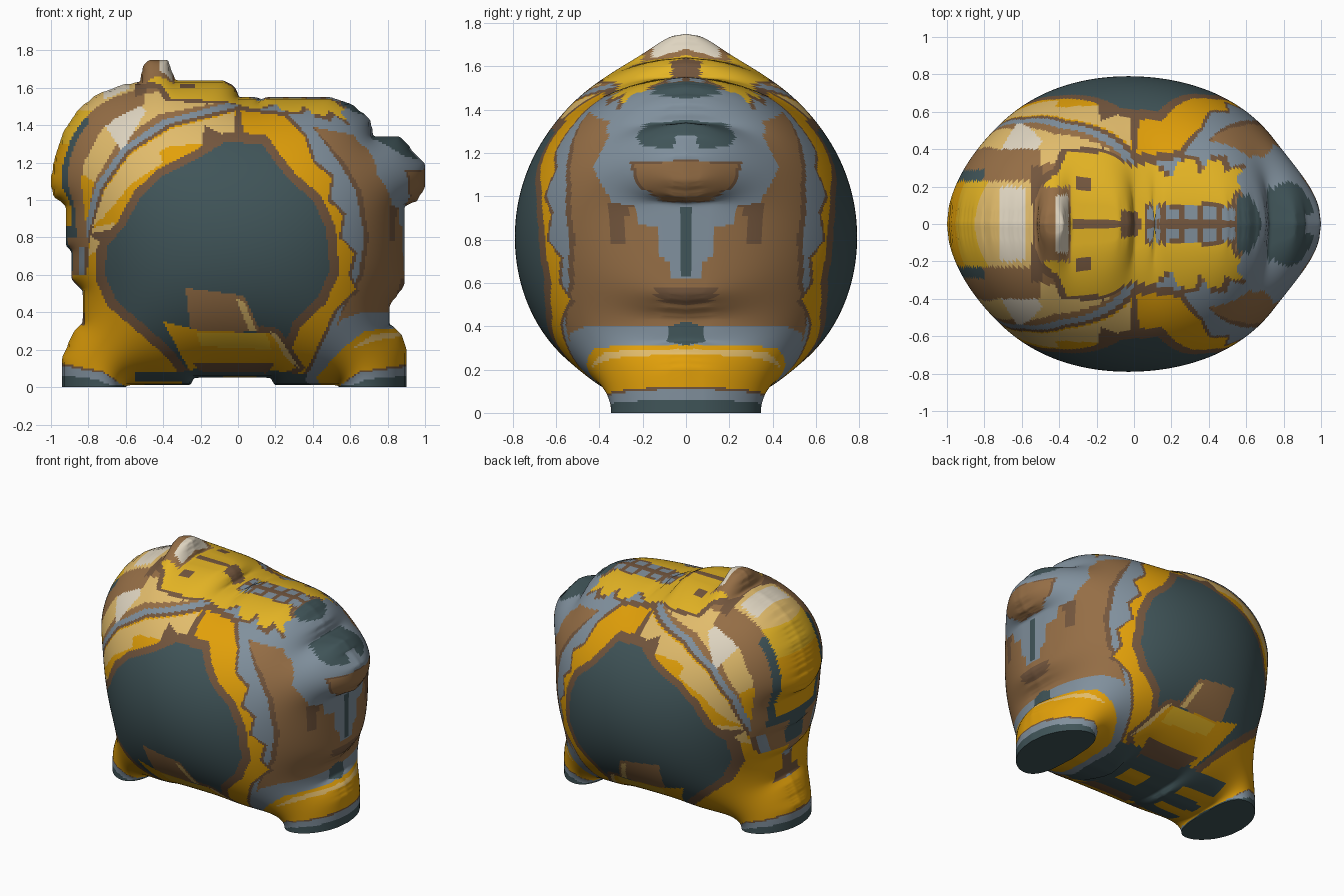
import bpy
import bmesh
import math

cube = bpy.data.objects.get("Cube")
if cube:
    bpy.data.objects.remove(cube, do_unlink=True)
STEP, COLS, ROWS = 0.01, 201, 178
HALF_DEPTH = 0.79
PALETTE = {"slate": (.26, .335, .35), "brown": (.58, .43, .28), "umber": (.45, .34, .25), "gold": (.88, .62, .07),
           "yellow": (.89, .7, .16), "tan": (.88, .73, .42), "grey": (.5, .56, .61), "cream": (.87, .83, .75)}
NAMES = list(PALETTE)

def make_material(name, srgb):
    colour = tuple(channel ** 2.2 for channel in srgb) + (1.0,)
    material = bpy.data.materials.new(name)
    material.use_nodes = True
    material.diffuse_color = colour
    shader = material.node_tree.nodes["Principled BSDF"]
    shader.inputs["Base Color"].default_value = colour
    return material

def contains(polygon, px, py):
    hit = False
    ax, ay = polygon[-1]
    for bx, by in polygon:
        if (ay > py) != (by > py) and px < ax + (bx - ax) * (py - ay) / (by - ay):
            hit = not hit
        ax, ay = bx, by
    return hit

# outline of the body, seen from the front
left_outline = [(-.62, -.1), (-.93, -.1), (-.935, .15), (-.88, .28), (-.825, .34), (-.825, .52), (-.885, .58),
                (-.885, .73), (-.91, .76), (-.91, .97), (-.985, 1.03), (-.995, 1.1), (-.98, 1.2), (-.93, 1.36),
                (-.85, 1.48), (-.75, 1.56), (-.6, 1.615), (-.52, 1.625), (-.5, 1.72), (-.47, 1.745),
                (-.38, 1.745), (-.34, 1.635), (-.08, 1.635), (-.02, 1.6), (0, 1.55)]
right_outline = [(.1, 1.545), (.11, 1.53), (.17, 1.55), (.48, 1.55), (.6, 1.51), (.7, 1.43), (.72, 1.335),
                 (.86, 1.335), (.92, 1.27), (.995, 1.19), (.995, 1.07), (.95, 1), (.885, .97), (.885, .55),
                 (.81, .45), (.81, .33), (.87, .28), (.9, .19), (.9, .05), (.88, -.1), (.55, -.1), (.54, .02),
                 (.2, .02), (.18, .06), (-.24, .06), (-.26, .02), (-.6, .02)]
outline = left_outline + right_outline

# painted regions, later ones lie over earlier ones
FRONT, SIDE, TOP = (0, 2), (1, 2), (0, 1)
ANYWHERE, FACE_END, REAR_END = (0, -9, 9), (0, .55, 9), (0, -9, -.5)
UPPER, BELLY = (2, 1.3, 9), (2, -1, .13)
regions = []

def paint(colour, plane, *polygons, limit=ANYWHERE):
    for polygon in polygons:
        regions.append((NAMES.index(colour), plane, polygon, limit))

def box(left, right, low, high):
    return [(left, low), (right, low), (right, high), (left, high)]

def scaled(polygon, factor, cx, cy):
    return [(cx + (px - cx) * factor, cy + (py - cy) * factor) for px, py in polygon]

# shoulder band and grey upper chest
paint("tan", FRONT, [(-.92, .78), (-.83, .75), (-.78, 1.08), (-.64, 1.31), (-.42, 1.46), (0, 1.54), (0, 1.62),
                     (-.5, 1.57), (-.7, 1.43), (-.85, 1.15)])
paint("gold", FRONT, [(-.91, .78), (-.83, .75), (-.77, 1.1), (-.84, 1.14)])
paint("cream", FRONT, [(-.72, 1.41), (-.59, 1.57), (-.49, 1.48), (-.62, 1.26)])
paint("grey", FRONT, [(.25, 1.5), (.75, 1.43), (.8, 1.3), (.6, 1.35), (.36, 1.4)])
# rings around the flank panel
paint("umber", FRONT, [(.35, 1.45), (.57, 1.2), (.66, 1.05), (.7, .8), (.67, .6), (.5, .3), (.3, 1)])
paint("grey", FRONT, [(-.85, .3), (-.85, .75), (-.76, 1.08), (-.62, 1.28), (-.4, 1.43), (-.05, 1.52), (.32, 1.5),
                      (.54, 1.2), (.63, 1.05), (.675, .8), (.645, .6), (.55, .4), (.42, 0), (-.62, 0)])
ring = [(-.82, .3), (-.8, .75), (-.72, 1.05), (-.58, 1.25), (-.36, 1.39), (0, 1.48), (.25, 1.45), (.36, 1.33),
        (.4, 1.2), (.5, 1.12), (.48, 1), (.56, .92), (.54, .8), (.62, .72), (.59, .6), (.63, .52), (.52, .42),
        (.38, .12), (.3, 0), (-.7, 0)]
paint("umber", FRONT, scaled(ring, 1.025, -.1, .7))
paint("gold", FRONT, ring)
panel = [(-.2, 1.23), (-.07, 1.31), (.13, 1.3), (.2, 1.2), (.28, 1.1), (.4, 1), (.47, .85), (.49, .62), (.42, .47),
         (.3, .36), (.2, .1), (-.28, .1), (-.35, .2), (-.52, .35), (-.65, .46), (-.71, .6), (-.7, .75), (-.6, .87),
         (-.52, 1.02), (-.4, 1.13)]
paint("tan", FRONT, [(-.78, .85), (-.72, 1.04), (-.58, 1.24), (-.36, 1.38), (-.02, 1.47), (-.02, 1.35), (-.2, 1.3),
                     (-.36, 1.29), (-.42, 1.26), (-.4, 1.2), (-.58, 1.08), (-.68, .95)],
      [(-.8, .7), (-.78, .85), (-.66, .88), (-.66, .7), (-.74, .74)])
paint("umber", FRONT, [(-.03, 1.3), (.04, 1.3), (.01, 1.5), (-.01, 1.5)], scaled(panel, 1.09, -.1, .74),
      [(-.79, .82), (-.65, .85), (-.65, .73), (-.72, .75)], [(-.2, 1.25), (-.18, 1.4), (-.1, 1.36), (0, 1.3)])
paint("slate", FRONT, panel)
# plates at the bottom of the panel
paint("brown", FRONT, [(-.28, .53), (.03, .49), (.12, .3), (-.25, .28)])
paint("umber", FRONT, [(.12, .33), (.22, .31), (.36, .1), (.25, .03), (0, .06)])
paint("gold", FRONT, [(-.4, .35), (-.2, .3), (.17, .29), (.31, .1), (.2, .07), (-.25, .07)])
paint("yellow", FRONT, [(-.22, .29), (.15, .29), (.18, .2), (-.2, .22)])
paint("tan", FRONT, [(-.01, .47), (.03, .46), (.1, .3), (.06, .3)], [(.17, .3), (.21, .28), (.33, .1), (.26, .15)])
# hull underside
paint("slate", TOP, box(-.6, .55, 0, .3), limit=BELLY)
paint("umber", TOP, [(-.25, .4), (.2, .4), (.15, .22), (-.18, .22)], limit=BELLY)
paint("gold", TOP, box(-.08, .1, 0, .09), box(-.55, -.3, .06, .16), limit=BELLY)
# rear end: stripes running over the back
paint("brown", SIDE, box(0, .4, .75, 1.62), limit=REAR_END)
paint("slate", SIDE, box(0, .29, .8, 1.44), limit=(0, -9, -.8))
paint("tan", SIDE, box(0, .23, 1.3, 1.64), limit=REAR_END)
paint("yellow", SIDE, box(0, .23, 1.3, 1.48), limit=REAR_END)
paint("gold", SIDE, box(0, .23, .86, 1.3), box(.06, .3, .4, .6), limit=REAR_END)
paint("cream", TOP, box(-.72, -.58, 0, .2), limit=UPPER)
paint("slate", SIDE, box(0, .1, .62, .8), limit=REAR_END)
# ridge along the top
ridge = [(-.5, 0), (-.5, .2), (-.4, .28), (-.36, .38), (-.15, .38), (0, .3), (.08, .33), (.2, .24), (.24, .34),
         (.33, .34), (.34, .28), (.38, .28), (.39, .34), (.47, .34), (.48, .28), (.54, .3), (.64, .28),
         (.65, .2), (.55, .18), (.5, .1), (.5, 0)]
paint("umber", TOP, scaled(ridge, 1.07, .05, 0), limit=UPPER)
paint("yellow", TOP, ridge, limit=UPPER)
paint("umber", TOP, box(-.55, -.49, .1, .31), box(-.31, -.23, .18, .24), box(-.33, .04, 0, .018),
      box(-.07, .02, 0, .07), box(.06, .58, 0, .11), limit=UPPER)
for block in range(5):
    paint("grey", TOP, box(.07 + block * .1, .14 + block * .1, .015, .09), limit=UPPER)
# crest knob
paint("brown", TOP, box(-.53, -.34, 0, .2), limit=(2, 1.62, 9))
paint("cream", TOP, box(-.42, -.35, 0, .15), limit=(2, 1.64, 9))
# face
paint("umber", SIDE, [(.24, .97), (.36, .97), (.34, .78), (.29, .78), (.27, .92)],
      [(0, .58), (.16, .58), (.12, .51), (0, .5)], limit=FACE_END)
paint("grey", SIDE, [(0, 1.5), (.25, 1.48), (.36, 1.33), (.36, 1.27), (.43, 1.13), (.34, .97), (.24, .96), (.22, .87),
                     (.12, .85), (.12, .72), (.08, .7), (.08, .62), (0, .62)], limit=FACE_END)
mouth = [(0, 1.16), (.24, 1.15), (.22, 1.06), (.1, .98), (0, .98)]
paint("umber", SIDE, scaled(mouth, 1.08, 0, 1.07), limit=FACE_END)
paint("brown", SIDE, mouth, limit=FACE_END)
paint("slate", SIDE, [(0, 1.35), (.17, 1.34), (.23, 1.28), (.2, 1.23), (.06, 1.22), (.04, 1.28), (0, 1.28)],
      [(0, 1.56), (.12, 1.54), (.16, 1.47), (0, 1.45)], box(0, .016, .63, .95), limit=FACE_END)
# feet: shin, gold cuff, pale trim, dark sole
paint("grey", FRONT, [(.36, .04), (.55, .36), (.66, .4), (.95, .4), (.95, 0), (.4, 0)])
paint("slate", SIDE, [(0, .43), (.07, .4), (.1, .33), (0, .31)], limit=(0, .7, 9))
paint("gold", FRONT, [(.42, .05), (.55, .2), (.68, .3), (.95, .325), (.95, 0), (.45, 0)],
      [(-.95, 0), (-.95, .33), (-.8, .33), (-.55, .15), (-.55, 0)])
paint("tan", FRONT, [(.6, .2), (.72, .28), (.9, .3), (.9, .275), (.74, .25)])
for side, inner in ((1, .53), (-1, .6)):
    heel, tip = side * inner, side * .95
    paint("umber", FRONT, [(heel, 0), (heel + side * .12, .085), (tip, .128), (tip, 0)])
    paint("grey", FRONT, [(heel, 0), (heel + side * .12, .075), (tip, .115), (tip, 0)])
    paint("slate", FRONT, [(heel + side * .06, 0), (heel + side * .15, .04), (tip, .065), (tip, 0)])
paint("slate", FRONT, box(-1, 1, -.01, .008))

def colour_at(point):
    spot = (point.x, abs(point.y), point.z)
    for index, (a, b), polygon, (axis, low, high) in reversed(regions):
        if low < spot[axis] < high and contains(polygon, spot[a], spot[b]):
            return index
    return NAMES.index("brown")

# inflate the outline like a cushion that stands on open feet
inside = [contains(outline, -1 + i * STEP, j * STEP + 1e-5) for j in range(ROWS) for i in range(COLS)]
puff = [0.3 if filled else 0.0 for filled in inside]
nodes = [(k, k + COLS, k - COLS if k >= COLS else k + COLS) for k, filled in enumerate(inside) if filled]
for sweep in range(360):
    for k, above, below in nodes:
        target = (puff[k - 1] + puff[k + 1] + puff[above] + puff[below]) / 4 + STEP * STEP
        puff[k] += 1.96 * (target - puff[k])
peak = max(puff)
bm = bmesh.new()
verts = {}

def vert(k):
    if k not in verts:
        depth = HALF_DEPTH * math.sqrt(max(puff[k], 0) / peak)
        verts[k] = bm.verts.new((-1 + k % COLS * STEP, -depth, k // COLS * STEP))
    return verts[k]

for k in range(COLS * (ROWS - 1) - 1):
    corners = (k, k + 1, k + 1 + COLS, k + COLS)
    if any(inside[c] for c in corners):
        bm.faces.new([vert(c) for c in corners])
# round off the rim
rim = {}
for edge in bm.edges:
    a, b = edge.verts
    if edge.is_boundary and a.co.y == 0 and b.co.y == 0:
        rim.setdefault(a, []).append(b)
        rim.setdefault(b, []).append(a)
for turn in range(3):
    moved = {v: v.co * .5 + (n[0].co + n[1].co) * .25 for v, n in rim.items() if len(n) == 2}
    for v, place in moved.items():
        v.co = place
# flat soles
centres = {}
for k in range(COLS - 1):
    if inside[k] or inside[k + 1]:
        a, b = verts[k], verts[k + 1]
        for v in (a, b):
            if v not in centres:
                centres[v] = v if v.co.y == 0 else bm.verts.new((v.co.x, 0, v.co.z))
        bm.faces.new(list(dict.fromkeys([centres[a], centres[b], b, a])))
# finer strips beside the rim carry the small painted details
steep = [e for e in bm.edges if any(v in rim for v in e.verts) and any(v.co.y < 0 for v in e.verts)]
bmesh.ops.subdivide_edges(bm, edges=steep, cuts=4, use_grid_fill=True)
for face in bm.faces:
    face.material_index = colour_at(face.calc_center_median())
mesh = bpy.data.meshes.new("body")
bm.to_mesh(mesh)
bm.free()
for name, srgb in PALETTE.items():
    mesh.materials.append(make_material(name, srgb))
body = bpy.data.objects.new("body", mesh)
bpy.context.collection.objects.link(body)
bpy.context.view_layer.objects.active = body
body.select_set(True)
bpy.ops.object.shade_smooth_by_angle(angle=math.radians(65))
# matching back half
mirror = body.modifiers.new("back_half", "MIRROR")
mirror.use_axis = (False, True, False)
mirror.merge_threshold = 0.0005
